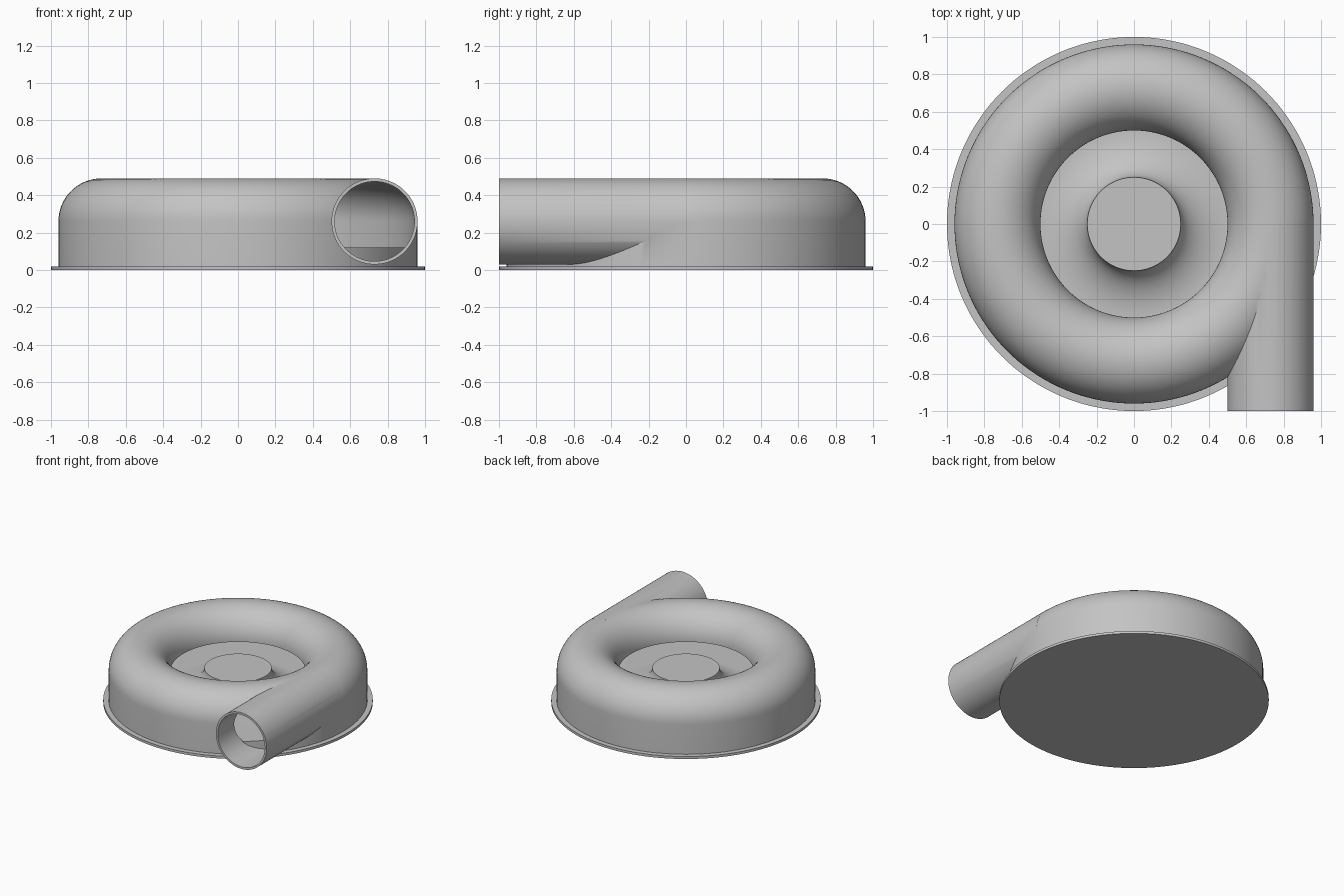
import bpy
import bmesh
from math import pi, cos, sin, radians
from mathutils import Matrix

default = bpy.data.objects.get("Cube")
if default:
    bpy.data.objects.remove(default, do_unlink=True)

grey = bpy.data.materials.new("cast_grey")
grey.use_nodes = True
colour = (0.55, 0.55, 0.55, 1)
grey.diffuse_color = colour
grey.node_tree.nodes["Principled BSDF"].inputs["Base Color"].default_value = colour

RING = 0.73     # centre radius of the scroll and x of the outlet
TUBE = 0.23     # outer tube radius
BORE = 0.213    # inner tube radius
MID = 0.26      # height of the tube centre


def finish(bm, name):
    bmesh.ops.remove_doubles(bm, verts=bm.verts, dist=1e-5)
    bmesh.ops.recalc_face_normals(bm, faces=bm.faces)
    mesh = bpy.data.meshes.new(name)
    bm.to_mesh(mesh)
    bm.free()
    mesh.materials.append(grey)
    obj = bpy.data.objects.new(name, mesh)
    bpy.context.collection.objects.link(obj)
    return obj


def revolve(name, profile, closed=False):
    """Spin (radius, height) points around z."""
    bm = bmesh.new()
    verts = [bm.verts.new((r, 0, z)) for r, z in profile]
    edges = [bm.edges.new(pair) for pair in zip(verts, verts[1:])]
    if closed:
        edges.append(bm.edges.new((verts[-1], verts[0])))
    bmesh.ops.spin(bm, geom=verts + edges, cent=(0, 0, 0), axis=(0, 0, 1),
                   angle=2 * pi, steps=144, use_duplicate=False)
    return finish(bm, name)


def pipe(name, radius, y0, y1):
    bm = bmesh.new()
    place = Matrix.Translation((RING, (y0 + y1) / 2, MID)) @ Matrix.Rotation(pi / 2, 4, "X")
    bmesh.ops.create_cone(bm, cap_ends=True, segments=96, radius1=radius,
                          radius2=radius, depth=y1 - y0, matrix=place)
    return finish(bm, name)


def combine(target, other, operation):
    mod = target.modifiers.new(operation, "BOOLEAN")
    mod.operation = operation
    mod.solver = "EXACT"
    mod.object = other
    bpy.context.view_layer.objects.active = target
    bpy.ops.object.modifier_apply(modifier=mod.name)
    bpy.data.objects.remove(other, do_unlink=True)


def dome(radius, steps=32):
    """Half circle from the inner lip over to the outer wall."""
    return [(RING - radius * cos(pi * i / steps), MID + radius * sin(pi * i / steps))
            for i in range(steps + 1)]


# Scroll housing with tangential outlet, hollowed out
housing = revolve("scroll_housing", dome(TUBE) + [(RING + TUBE, 0.01), (RING - TUBE, 0.01)], True)
combine(housing, pipe("outlet_body", TUBE, -1, 0.02), "UNION")
hollow = dome(BORE) + [(RING + BORE, -0.05), (0.4, -0.05), (0.4, 0.257)]
combine(housing, revolve("scroll_hollow", hollow, True), "DIFFERENCE")
combine(housing, pipe("outlet_bore", BORE, -1.1, 0.01), "DIFFERENCE")

# Backplate with the flared centre hub
flare = [(0.5 - 0.25 * sin(a), 0.28 - 0.16 * cos(a))
         for a in (pi / 2 * (1 - i / 20) for i in range(21))]
backplate = revolve("hub_backplate", [(0, 0.28)] + flare + [(0.95, 0.12), (0.95, 0.01), (0, 0.01)])

# Flat base flange
flange = revolve("base_flange", [(0, 0), (1, 0), (1, 0.02), (0, 0.02)])

bpy.ops.object.select_all(action="DESELECT")
for part in (housing, backplate, flange):
    part.select_set(True)
bpy.context.view_layer.objects.active = housing
bpy.ops.object.shade_smooth_by_angle(angle=radians(30))
